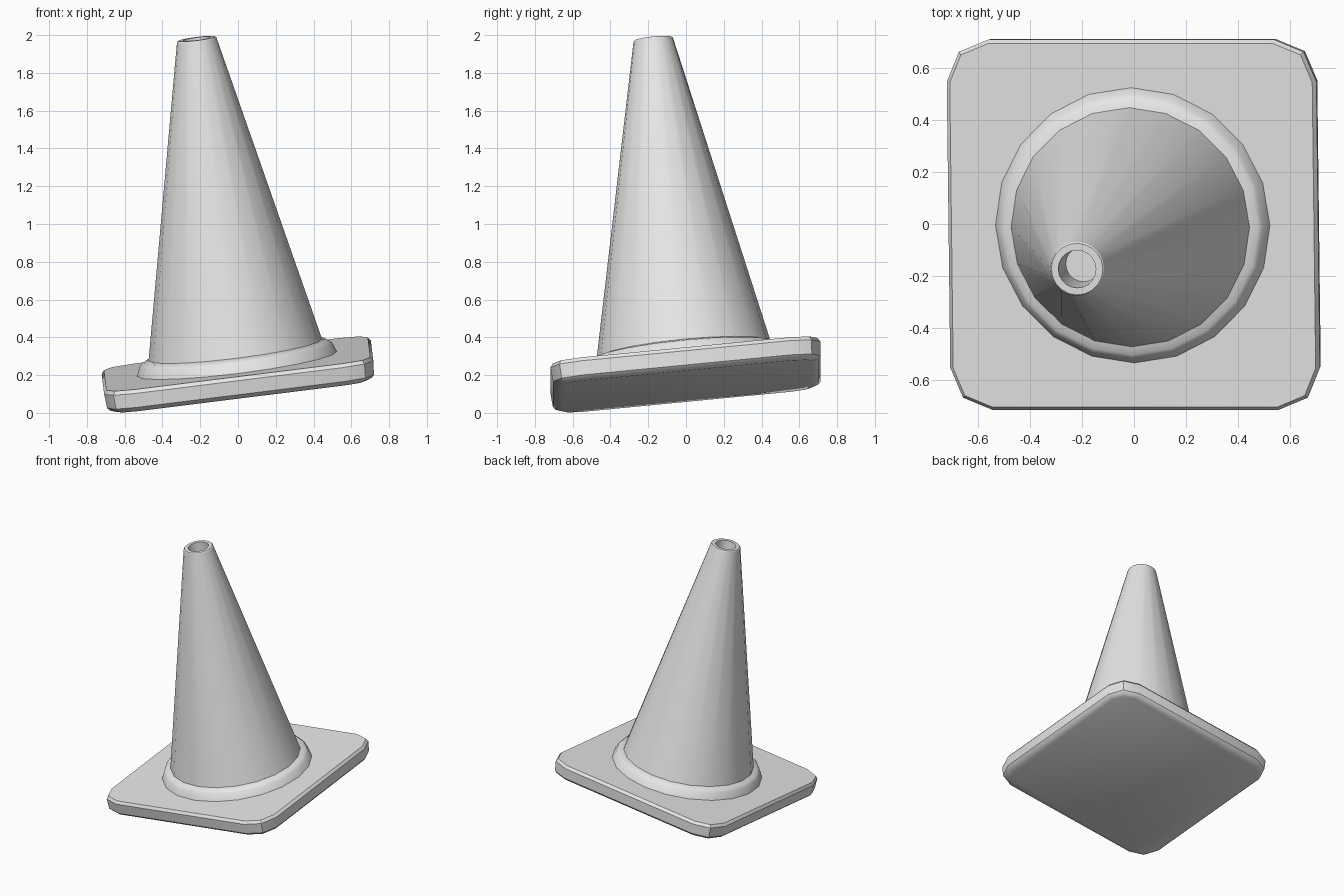
import bpy
import bmesh
import math
from mathutils import Euler, Matrix

cube = bpy.data.objects.get("Cube")
if cube:
    bpy.data.objects.remove(cube)

grey = bpy.data.materials.new("plain_grey")
grey.use_nodes = True
grey.diffuse_color = (0.8, 0.8, 0.8, 1)
grey.node_tree.nodes["Principled BSDF"].inputs["Base Color"].default_value = (0.8, 0.8, 0.8, 1)

# The whole cone leans: the origin is the middle of the base's top face
LEAN = Matrix.Translation((-0.005, -0.005, 0.26)) @ Euler((0.097, -0.124, 0)).to_matrix().to_4x4()


def loft(name, rings, cap_start=False, cap_end=False):
    """Skin a stack of equal-length point rings into one part."""
    bm = bmesh.new()
    loops = [[bm.verts.new(p) for p in ring] for ring in rings]
    for low, high in zip(loops, loops[1:]):
        for i in range(len(low)):
            j = (i + 1) % len(low)
            bm.faces.new((low[i], low[j], high[j], high[i]))
    if cap_start:
        bm.faces.new(loops[0][::-1])
    if cap_end:
        bm.faces.new(loops[-1])
    mesh = bpy.data.meshes.new(name)
    bm.to_mesh(mesh)
    bm.free()
    mesh.materials.append(grey)
    obj = bpy.data.objects.new(name, mesh)
    obj.matrix_world = LEAN
    bpy.context.collection.objects.link(obj)
    bpy.ops.object.select_all(action="DESELECT")
    obj.select_set(True)
    bpy.context.view_layer.objects.active = obj
    bpy.ops.object.shade_smooth_by_angle(angle=math.radians(30))
    return obj


def circle(radius, z, sides=20):
    return [(radius * math.cos(math.tau * i / sides),
             radius * math.sin(math.tau * i / sides), z) for i in range(sides)]


def rounded_square(inset, z, half=0.718, corner=0.165, steps=2):
    points = []
    middle = half - corner
    for k, (sx, sy) in enumerate([(1, 1), (-1, 1), (-1, -1), (1, -1)]):
        for s in range(steps + 1):
            a = math.pi / 2 * (k + s / steps)
            points.append((sx * middle + (corner - inset) * math.cos(a),
                           sy * middle + (corner - inset) * math.sin(a), z))
    return points


# Square base slab with softened edges
slab = [(0.05, -0.12), (0.02, -0.11), (0.006, -0.095), (0, -0.02), (0.014, 0)]
loft("base_slab", [rounded_square(i, z) for i, z in slab], True, True)

# Stepped collar around the foot of the cone
collar = [(0.535, -0.005), (0.512, 0.052), (0.495, 0.066), (0.472, 0.07), (0.455, 0.078)]
loft("collar", [circle(r, z) for r, z in collar])

# Tapered body with a rim and a recessed hole in the tip
body = [(0.466, 0.06), (0.105, 1.737), (0.1, 1.742), (0.073, 1.742), (0.069, 1.54)]
loft("cone_body", [circle(r, z) for r, z in body], False, True)
